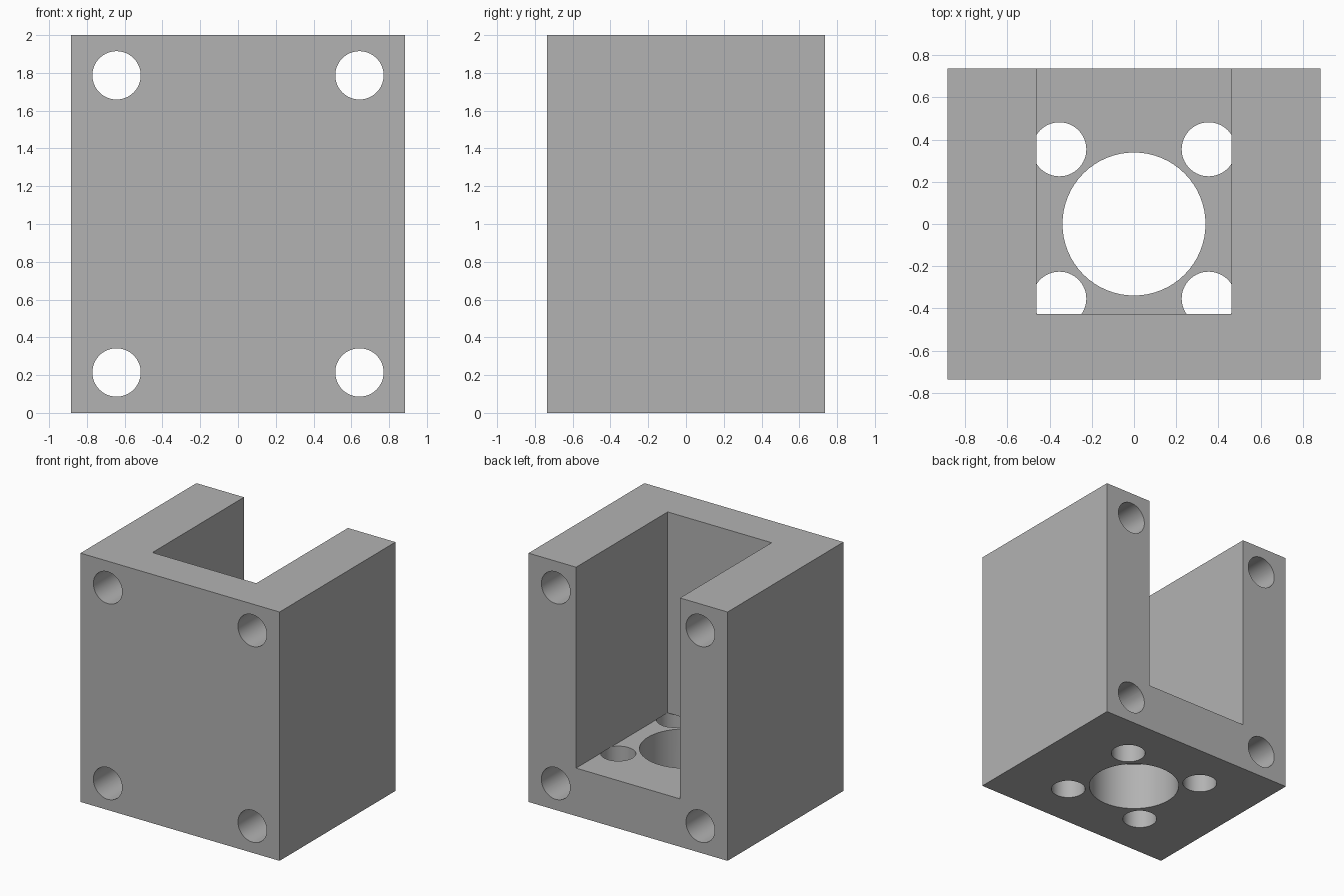
import bpy
import math

cube = bpy.data.objects.get("Cube")
if cube:
    bpy.data.objects.remove(cube, do_unlink=True)

W, D, H = 1.77, 1.472, 2.0      # block size
FLOOR = 0.385                   # thickness of the base
POCKET_X, POCKET_Y = 0.462, -0.427
BOLT_R = 0.128

grey = bpy.data.materials.new("plain grey")
grey.use_nodes = True
grey.diffuse_color = (0.448, 0.448, 0.448, 1)
grey.node_tree.nodes["Principled BSDF"].inputs["Base Color"].default_value = grey.diffuse_color


def box(name, low, high):
    centre = [(a + b) / 2 for a, b in zip(low, high)]
    bpy.ops.mesh.primitive_cube_add(size=1, location=centre)
    ob = bpy.context.object
    ob.name = name
    ob.scale = [b - a for a, b in zip(low, high)]
    bpy.ops.object.transform_apply(location=True, rotation=True, scale=True)
    ob.data.materials.append(grey)
    return ob


def rod(name, radius, length, centre, tilt=0):
    bpy.ops.mesh.primitive_cylinder_add(vertices=64, radius=radius, depth=length,
                                        location=centre, rotation=(tilt, 0, 0))
    ob = bpy.context.object
    ob.name = name
    bpy.ops.object.transform_apply(location=True, rotation=True, scale=True)
    ob.data.materials.append(grey)
    return ob


def cut(body, cutter):
    cutter.hide_render = True
    bpy.context.view_layer.objects.active = body
    mod = body.modifiers.new("cut", "BOOLEAN")
    mod.operation = "DIFFERENCE"
    mod.solver = "EXACT"
    mod.object = cutter
    bpy.ops.object.modifier_apply(modifier=mod.name)
    bpy.data.objects.remove(cutter, do_unlink=True)


# Solid block, then the pocket open at the top and back
block = box("bracket_block", (-W / 2, -D / 2, 0), (W / 2, D / 2, H))
cut(block, box("pocket_cutter", (-POCKET_X, POCKET_Y, FLOOR), (POCKET_X, D, H + 1)))

# Central bore and four holes through the base only
cut(block, rod("bore_cutter", 0.339, 1, (0, 0, 0)))
for sx in (-1, 1):
    for sy in (-1, 1):
        cut(block, rod("base_hole_cutter", BOLT_R, 2 * FLOOR, (sx * 0.354, sy * 0.354, 0)))

# Four long mounting holes from front to back
for sx in (-1, 1):
    for z in (0.214, 1.787):
        cut(block, rod("mounting_hole_cutter", BOLT_R, 2 * D, (sx * 0.643, 0, z), math.pi / 2))

# Smooth bores with crisp rims
bpy.ops.object.select_all(action="DESELECT")
block.select_set(True)
bpy.context.view_layer.objects.active = block
bpy.ops.object.shade_smooth_by_angle(angle=math.radians(30))
